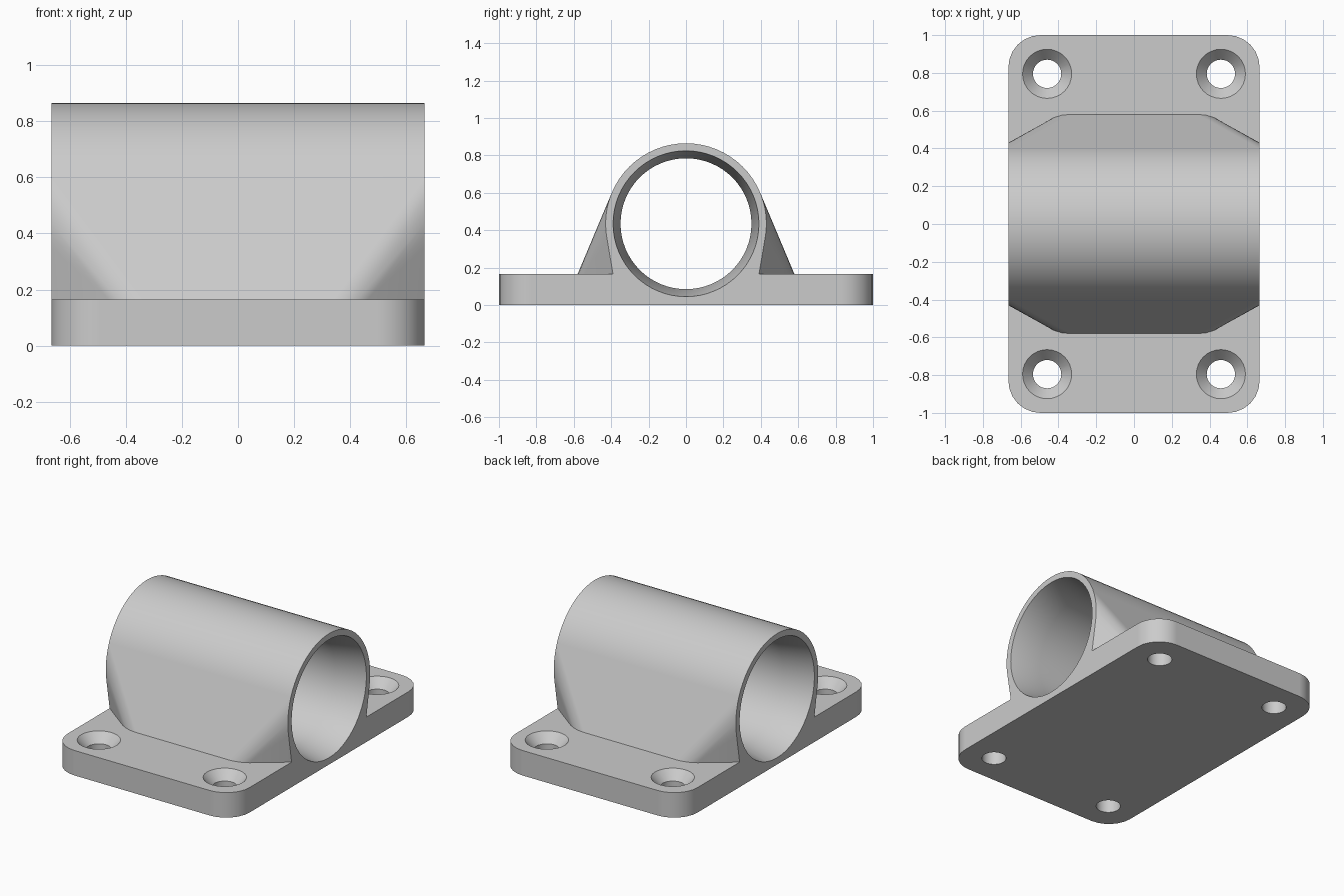
import bpy, bmesh
from math import pi, sin, cos, radians
from mathutils import Matrix

cube = bpy.data.objects.get("Cube")
if cube:
    bpy.data.objects.remove(cube, do_unlink=True)

HALF_X, HALF_Y, PLATE_H = 0.665, 1.0, 0.165
TUBE_Z, TUBE_R = 0.435, 0.43
SIGNS = [(sx, sy) for sx in (-1, 1) for sy in (-1, 1)]

grey = bpy.data.materials.new("light_grey_plastic")
grey.use_nodes = True
grey.diffuse_color = (0.6, 0.6, 0.6, 1)
grey.node_tree.nodes["Principled BSDF"].inputs["Base Color"].default_value = (0.6, 0.6, 0.6, 1)


def make_object(name, bm):
    bmesh.ops.recalc_face_normals(bm, faces=bm.faces[:])
    mesh = bpy.data.meshes.new(name)
    bm.to_mesh(mesh)
    bm.free()
    mesh.materials.append(grey)
    obj = bpy.data.objects.new(name, mesh)
    bpy.context.collection.objects.link(obj)
    return obj


def lathe(name, profile, segments, matrix):
    """Closed solid turned about local z from (height, radius) pairs."""
    bm = bmesh.new()
    rings = [[bm.verts.new((r * cos(2 * pi * i / segments), r * sin(2 * pi * i / segments), h))
              for i in range(segments)] for h, r in profile]
    for low, high in zip(rings, rings[1:]):
        for i in range(segments):
            j = (i + 1) % segments
            bm.faces.new((low[i], low[j], high[j], high[i]))
    bm.faces.new(rings[0])
    bm.faces.new(rings[-1])
    bm.transform(matrix)
    return make_object(name, bm)


def boolean(target, tool, operation):
    mod = target.modifiers.new(operation.lower(), 'BOOLEAN')
    mod.object, mod.operation, mod.solver = tool, operation, 'EXACT'
    bpy.context.view_layer.objects.active = target
    bpy.ops.object.modifier_apply(modifier=mod.name)
    bpy.data.objects.remove(tool, do_unlink=True)


# Base plate with rounded corners
bm = bmesh.new()
radius, steps = 0.17, 6
outline = []
for quarter, (sx, sy) in enumerate([(1, 1), (-1, 1), (-1, -1), (1, -1)]):
    for k in range(steps + 1):
        a = (quarter + k / steps) * pi / 2
        outline.append(bm.verts.new((sx * (HALF_X - radius) + radius * cos(a),
                                     sy * (HALF_Y - radius) + radius * sin(a), 0)))
face = bm.faces.new(outline)
top = bmesh.ops.extrude_face_region(bm, geom=[face])["geom"]
bmesh.ops.translate(bm, vec=(0, 0, PLATE_H),
                    verts=[v for v in top if isinstance(v, bmesh.types.BMVert)])
bracket = make_object("clamp_bracket", bm)

# Tube blended into a flared saddle, as one convex body
bm = bmesh.new()
for end in (-HALF_X, HALF_X):
    for i in range(64):
        a = 2 * pi * i / 64
        bm.verts.new((end, TUBE_R * cos(a), TUBE_Z + TUBE_R * sin(a)))
for sx, sy in SIGNS:
    bm.verts.new((sx * HALF_X, sy * 0.39, PLATE_H))
    for k in range(9):
        a = radians(90 * k / 8)
        bm.verts.new((sx * (0.34 + 0.22 * cos(a)), sy * (0.36 + 0.22 * sin(a)), PLATE_H))
hull = bmesh.ops.convex_hull(bm, input=bm.verts[:])
bmesh.ops.delete(bm, geom=[v for v in bm.verts if not v.link_faces], context='VERTS')
bmesh.ops.dissolve_limit(bm, angle_limit=radians(0.3), verts=bm.verts[:], edges=bm.edges[:])
saddle = make_object("tube_saddle", bm)
boolean(bracket, saddle, 'UNION')

# Bore, flared towards both ends
bore = lathe("bore_cutter",
             [(-0.705, 0.398), (-0.465, 0.35), (0.465, 0.35), (0.705, 0.398)], 64,
             Matrix.Translation((0, 0, TUBE_Z)) @ Matrix.Rotation(pi / 2, 4, 'Y'))
boolean(bracket, bore, 'DIFFERENCE')

# Countersunk screw holes
for sx, sy in SIGNS:
    hole = lathe("screw_hole_cutter",
                 [(-0.1, 0.075), (0.105, 0.075), (PLATE_H, 0.13), (0.205, 0.167)], 32,
                 Matrix.Translation((sx * 0.46, sy * 0.795, 0)))
    boolean(bracket, hole, 'DIFFERENCE')

# Smooth curved walls, crisp rims
bpy.ops.object.select_all(action='DESELECT')
bracket.select_set(True)
bpy.context.view_layer.objects.active = bracket
bpy.ops.object.shade_smooth_by_angle(angle=radians(25))
weighted = bracket.modifiers.new("weighted_normals", 'WEIGHTED_NORMAL')
weighted.keep_sharp = True
